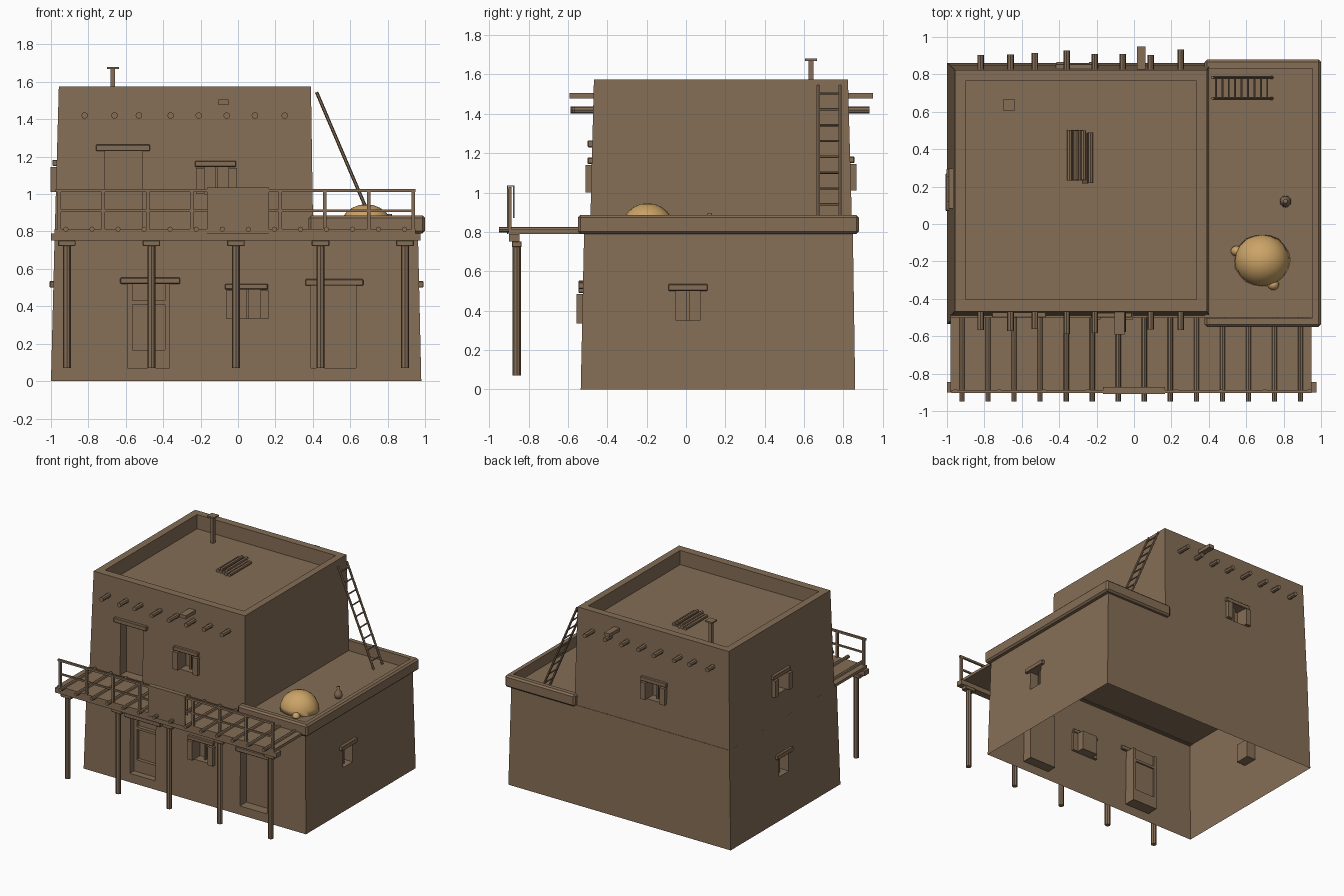
import bpy, bmesh, math, random
from mathutils import Vector

if "Cube" in bpy.data.objects:
    bpy.data.objects.remove(bpy.data.objects["Cube"])

random.seed(4)


def material(name, rgb):
    m = bpy.data.materials.new(name)
    m.diffuse_color = (*rgb, 1)
    m.use_nodes = True
    m.node_tree.nodes["Principled BSDF"].inputs["Base Color"].default_value = m.diffuse_color
    return m


ADOBE = material("adobe brown", (0.235, 0.155, 0.093))
CLAY = material("golden clay", (0.60, 0.37, 0.135))


def finish(name, bm, mat=ADOBE, smooth=False):
    bmesh.ops.recalc_face_normals(bm, faces=bm.faces)
    me = bpy.data.meshes.new(name)
    bm.to_mesh(me)
    bm.free()
    me.materials.append(mat)
    for p in me.polygons:
        p.use_smooth = smooth
    ob = bpy.data.objects.new(name, me)
    bpy.context.collection.objects.link(ob)
    return ob


def add_box(bm, x0, x1, y0, y1, z0, z1, top=None):
    """Box, or a tapered block when top=(x0, x1, y0, y1) is given."""
    t = top or (x0, x1, y0, y1)
    lo = [bm.verts.new((x, y, z0)) for x, y in ((x0, y0), (x1, y0), (x1, y1), (x0, y1))]
    hi = [bm.verts.new((x, y, z1)) for x, y in ((t[0], t[2]), (t[1], t[2]), (t[1], t[3]), (t[0], t[3]))]
    bm.faces.new(lo[::-1])
    bm.faces.new(hi)
    for i in range(4):
        j = (i + 1) % 4
        bm.faces.new((lo[i], lo[j], hi[j], hi[i]))


def boxes(name, specs, bevel=0.0):
    bm = bmesh.new()
    for s in specs:
        add_box(bm, *s)
    bmesh.ops.recalc_face_normals(bm, faces=bm.faces)
    if bevel:
        bmesh.ops.bevel(bm, geom=bm.edges[:], offset=bevel, segments=1, affect='EDGES')
    return finish(name, bm)


def poles(name, specs, sides=8):
    """Round poles from (start, end, radius)."""
    bm = bmesh.new()
    for a, b, r in specs:
        a, b = Vector(a), Vector(b)
        d = b - a
        g = bmesh.ops.create_cone(bm, cap_ends=True, segments=sides, radius1=r, radius2=r, depth=d.length)
        bmesh.ops.rotate(bm, verts=g['verts'], matrix=d.to_track_quat('Z', 'Y').to_matrix())
        bmesh.ops.translate(bm, verts=g['verts'], vec=(a + b) / 2)
    return finish(name, bm)


def carve(ob, specs):
    cutter = boxes("cutter", specs)
    mod = ob.modifiers.new("carve", 'BOOLEAN')
    mod.operation, mod.solver, mod.object = 'DIFFERENCE', 'EXACT', cutter
    bpy.context.view_layer.objects.active = ob
    bpy.ops.object.modifier_apply(modifier=mod.name)
    bpy.data.objects.remove(cutter)


def open_bottom(ob):
    bm = bmesh.new()
    bm.from_mesh(ob.data)
    zmin = min(v.co.z for v in bm.verts)
    low = [f for f in bm.faces if all(v.co.z < zmin + 1e-4 for v in f.verts)]
    bmesh.ops.delete(bm, geom=low, context='FACES_ONLY')
    bm.to_mesh(ob.data)
    bm.free()


def on_wall(wall, pos, u0, u1, d0, d1, z0, z1):
    """Box on a wall: u runs along the wall, d is distance outwards."""
    if wall == 'front':
        return (u0, u1, pos - d1, pos - d0, z0, z1)
    if wall == 'back':
        return (u0, u1, pos + d0, pos + d1, z0, z1)
    if wall == 'left':
        return (pos - d1, pos - d0, u0, u1, z0, z1)
    return (pos + d0, pos + d1, u0, u1, z0, z1)


# Openings: wall, wall position, u range, z range, lintel u range, lintel height, shutters
DEPTH = 0.075
lower_openings = [
    ('front', -0.527, -0.59, -0.365, 0.07, 0.52, -0.63, -0.31, 0.033, 0),
    ('front', -0.527, 0.39, 0.63, 0.07, 0.51, 0.36, 0.67, 0.035, 0),
    ('front', -0.527, -0.02, 0.12, 0.335, 0.49, -0.07, 0.16, 0.03, 0.045),
    ('right', 0.972, -0.05, 0.07, 0.35, 0.50, -0.09, 0.11, 0.035, 0),
    ('left', -0.987, 0.11, 0.23, 0.35, 0.50, 0.07, 0.27, 0.035, 0)]
upper_openings = [
    ('front', -0.48, -0.71, -0.51, 0.81, 1.23, -0.76, -0.47, 0.035, 0),
    ('front', -0.48, -0.18, -0.05, 1.0, 1.145, -0.23, -0.01, 0.033, 0.045),
    ('back', 0.836, -0.37, -0.24, 1.01, 1.15, -0.42, -0.19, 0.033, 0.045),
    ('left', -0.973, 0.12, 0.25, 1.01, 1.15, 0.08, 0.30, 0.033, 0.045)]


def recesses(ops):
    return [on_wall(w, p, u0, u1, -DEPTH, 0.1, z0, z1) for w, p, u0, u1, z0, z1, *_ in ops]


# Lower storey, open underneath with recessed doors and windows
lower = boxes("lower_storey", [(-1.0, 0.98, -0.535, 0.86, 0, 0.795, (-0.98, 0.962, -0.518, 0.848))])
carve(lower, recesses(lower_openings))
open_bottom(lower)

# Upper storey with sunken roof
upper = boxes("upper_storey", [(-0.98, 0.402, -0.488, 0.845, 0.79, 1.575, (-0.958, 0.39, -0.468, 0.823))])
carve(upper, recesses(upper_openings) + [(-0.9, 0.335, -0.405, 0.765, 1.46, 1.7)])
open_bottom(upper)

# Low parapet round the side terrace
parapet = boxes("terrace_parapet", [(0.378, 1.0, -0.55, 0.88, 0.79, 0.885)], bevel=0.013)
carve(parapet, [(0.2, 0.955, -0.503, 0.832, 0.802, 1.0)])

# Lintels, shutters and window bars
lintels, shutters, bars = [], [], []
for w, p, u0, u1, z0, z1, l0, l1, h, s in lower_openings + upper_openings:
    lintels.append(on_wall(w, p, l0, l1, -0.02, 0.02, z1, z1 + h))
    if z1 - z0 < 0.2:
        mid = (u0 + u1) / 2
        bars.append(on_wall(w, p, mid - 0.007, mid + 0.007, -0.05, -0.035, z0, z1))
    if s:
        shutters.append(on_wall(w, p, u0 - s, u0, -0.02, 0.03, z0, z1 - 0.005))
        shutters.append(on_wall(w, p, u1, u1 + s, -0.02, 0.03, z0, z1 - 0.005))
boxes("lintels", lintels, bevel=0.004)
boxes("shutters", shutters)
boxes("window_bars", bars)

# Framed ground floor door
yd = -0.46
boxes("door_frame", [(-0.59, -0.565, yd - 0.02, yd + 0.02, 0.07, 0.52),
                     (-0.39, -0.365, yd - 0.02, yd + 0.02, 0.07, 0.52),
                     (-0.565, -0.39, yd - 0.02, yd + 0.02, 0.41, 0.43),
                     (-0.565, -0.39, yd - 0.02, yd + 0.02, 0.07, 0.165)])

# Roof beam ends and water spouts
beam_x = (-0.82, -0.66, -0.53, -0.36, -0.21, -0.06, 0.09, 0.25)
ends = []
for x in beam_x:
    front, back = -0.56 - random.random() * 0.03, 0.90 + random.random() * 0.035
    ends += [((x, front, 1.42), (x, -0.45, 1.42), 0.018), ((x, 0.8, 1.42), (x, back, 1.42), 0.018)]
poles("roof_beam_ends", ends)
boxes("water_spouts", [(-0.105, -0.05, -0.592, -0.45, 1.477, 1.505), (0.015, 0.062, 0.8, 0.95, 1.477, 1.505)])

# Porch: posts, capitals, beam, deck and joists
post_x = [-0.915 + 0.452 * i for i in range(5)]
poles("porch_posts", [((x, -0.86, 0.07), (x, -0.86, 0.73), 0.021) for x in post_x])
boxes("post_capitals", [(x - 0.047, x + 0.047, -0.885, -0.835, 0.722, 0.752) for x in post_x], bevel=0.004)
boxes("porch_beam", [(-1.0, 0.975, -0.9, -0.845, 0.752, 0.79)])
boxes("porch_deck", [(-0.98, 0.95, -0.902, -0.5, 0.79, 0.812)])
poles("porch_joists", [((-0.92 + 0.1393 * i, -0.95, 0.812), (-0.92 + 0.1393 * i, -0.5, 0.812), 0.014)
                       for i in range(14)])

# Railing with a draped cloth
boxes("railing", [(-0.965 + 0.2365 * i, -0.947 + 0.2365 * i, -0.904, -0.886, 0.81, 1.02) for i in range(9)]
      + [(-0.975, 0.95, -0.903, -0.887, 1.012, 1.028), (-0.965, 0.945, -0.901, -0.889, 0.905, 0.918)])
boxes("draped_cloth", [(-0.165, 0.165, -0.91, -0.904, 0.79, 1.036), (-0.165, 0.165, -0.904, -0.872, 1.03, 1.036),
                       (-0.165, 0.165, -0.878, -0.872, 0.87, 1.036)])

# Ladder leaning from the terrace to the upper roof
foot, head = Vector((0.738, 0, 0.80)), Vector((0.42, 0, 1.545))
rails = [(foot + Vector((0, y, 0)), head + Vector((0, y, 0)), 0.009) for y in (0.672, 0.783)]
rungs = []
for i in range(9):
    c = foot.lerp(head, 0.08 + i * 0.108)
    rungs.append((c + Vector((0, 0.672, 0)), c + Vector((0, 0.783, 0)), 0.006))
poles("ladder", rails + rungs, sides=6)

# Chimney pole and stacked logs on the roof
boxes("roof_pole", [(-0.683, -0.657, 0.623, 0.649, 1.45, 1.67), (-0.70, -0.637, 0.606, 0.666, 1.668, 1.68)])
logs = []
for i in range(5):
    x, shift = -0.345 + 0.028 * i, random.uniform(-0.012, 0.012)
    logs.append(((x, 0.225 + shift, 1.474), (x, 0.495 + shift, 1.474), 0.014))
logs += [((x, 0.235, 1.496), (x, 0.5, 1.496), 0.013) for x in (-0.31, -0.27)]
poles("stacked_logs", logs, sides=7)

# Small water jar, turned from a profile
bm = bmesh.new()
profile = [(0.0, 0.8), (0.02, 0.8), (0.031, 0.825), (0.026, 0.85), (0.011, 0.87), (0.013, 0.893), (0.0, 0.893)]
vs = [bm.verts.new((0.81 + r, 0.12, z)) for r, z in profile]
es = [bm.edges.new(p) for p in zip(vs, vs[1:])]
bmesh.ops.spin(bm, geom=vs + es, cent=(0.81, 0.12, 0), axis=(0, 0, 1), angle=math.tau, steps=12)
bmesh.ops.remove_doubles(bm, verts=bm.verts, dist=0.0005)
finish("water_jar", bm, smooth=True)

# Domed clay heap with loose lumps
bm = bmesh.new()
for x, y, r, h in ((0.685, -0.195, 0.148, 0.144), (0.548, -0.145, 0.03, 0.04), (0.745, -0.325, 0.03, 0.035)):
    g = bmesh.ops.create_uvsphere(bm, u_segments=20, v_segments=12, radius=1)
    for v in g['verts']:
        k = 1 + random.uniform(-0.025, 0.025) * (1 - max(v.co.z, 0))
        v.co = (x + v.co.x * r * k, y + v.co.y * r * 0.95 * k, 0.802 + max(v.co.z, 0) * h)
bmesh.ops.remove_doubles(bm, verts=bm.verts, dist=0.0005)
finish("clay_heap", bm, CLAY, smooth=True)
